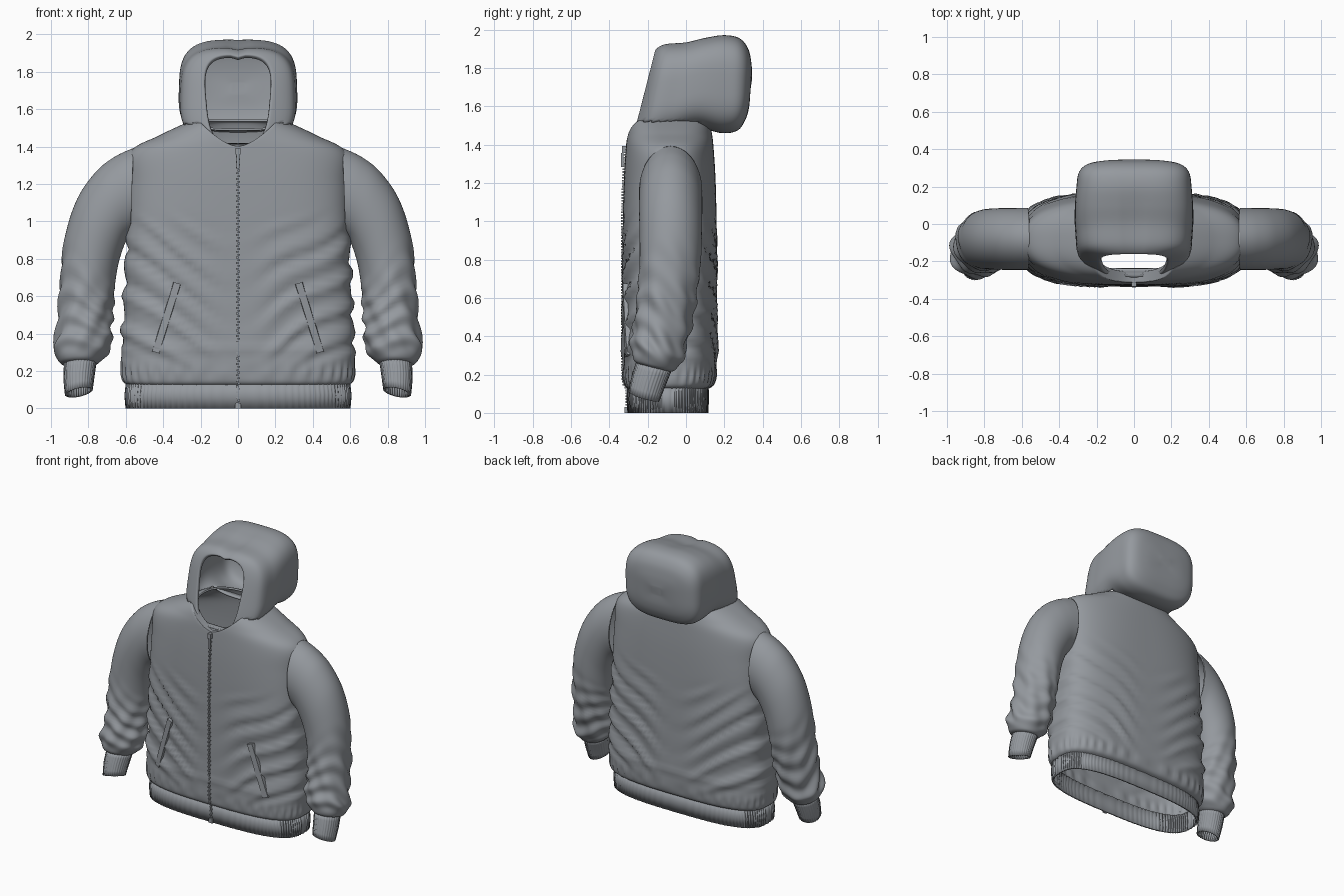
import bpy, bmesh, math
from mathutils import Vector

if "Cube" in bpy.data.objects:
    bpy.data.objects.remove(bpy.data.objects["Cube"])

fabric = bpy.data.materials.new("grey fabric")
fabric.use_nodes = True
GREY = (0.30, 0.32, 0.345, 1)
fabric.diffuse_color = GREY
fabric.node_tree.nodes["Principled BSDF"].inputs["Base Color"].default_value = GREY


def spline(rows, steps):
    """Smoothly resample a table of section settings."""
    out = []
    for i in range(len(rows) - 1):
        a, b = rows[max(i - 1, 0)], rows[i]
        c, d = rows[i + 1], rows[min(i + 2, len(rows) - 1)]
        for k in range(steps):
            t = k / steps
            out.append([q + 0.5 * t * (r - p + t * (2*p - 5*q + 4*r - s + t * (3*q - p - 3*r + s)))
                        for p, q, r, s in zip(a, b, c, d)])
    return out + [list(rows[-1])]


def ramp(v, lo, hi):
    t = min(max((v - lo) / (hi - lo), 0), 1)
    return t * t * (3 - 2 * t)


def power(v, n):
    return math.copysign(abs(v) ** (2 / n), v)


def finish(bm, name, thick=0, angle=40):
    bmesh.ops.recalc_face_normals(bm, faces=bm.faces)
    me = bpy.data.meshes.new(name)
    bm.to_mesh(me)
    bm.free()
    ob = bpy.data.objects.new(name, me)
    bpy.context.collection.objects.link(ob)
    me.materials.append(fabric)
    bpy.ops.object.select_all(action='DESELECT')
    ob.select_set(True)
    bpy.context.view_layer.objects.active = ob
    bpy.ops.object.shade_smooth_by_angle(angle=math.radians(angle))
    if thick:
        mod = ob.modifiers.new("thickness", 'SOLIDIFY')
        mod.thickness = thick
        mod.offset = -1
    return ob


def loft(rows, sides, point, cap=False):
    """Skin rings of points; point(row, angle) gives each position."""
    bm = bmesh.new()
    rings = [[bm.verts.new(point(r, 2 * math.pi * j / sides)) for j in range(sides)] for r in rows]
    for lo, hi in zip(rings, rings[1:]):
        for j in range(sides):
            k = (j + 1) % sides
            bm.faces.new((lo[j], lo[k], hi[k], hi[j]))
    if cap:
        bm.faces.new(rings[-1])
    return bm


# Torso: height, half width, front, back, squareness
TORSO = [(0.125, 0.59, -0.305, 0.115, 3), (0.16, 0.62, -0.325, 0.15, 3),
         (0.30, 0.622, -0.33, 0.16, 3), (0.60, 0.61, -0.33, 0.16, 3),
         (0.95, 0.595, -0.33, 0.16, 3), (1.20, 0.59, -0.325, 0.155, 2.7),
         (1.37, 0.578, -0.315, 0.145, 2.4), (1.46, 0.42, -0.305, 0.135, 2.4),
         (1.53, 0.27, -0.285, 0.115, 2.5), (1.545, 0.225, -0.255, 0.09, 2.5)]
torso_rows = spline(TORSO, 10)


def torso_point(row, a):
    z, w, f, b, n = row
    x, y = w * power(math.cos(a), n), (f + b) / 2 + (b - f) / 2 * power(math.sin(a), n)
    # Slanting folds falling from the armpits to the middle
    amount = ramp(z, 0.17, 0.4) * (1 - ramp(z, 0.8, 1.08)) * ramp(abs(x), 0.0, 0.3)
    s = z - 0.65 * abs(x) + 0.03 * math.sin(9 * x + 4 * z)
    fold = 0.011 * amount * (math.sin(40 * s) + 0.5 * math.sin(71 * s + 2 * x))
    # Seam ridge and gathers above the hem
    fold += 0.006 * math.exp(-((z - 0.32) / 0.025) ** 2)
    fold += 0.006 * math.sin(38 * a) * math.exp(-((z - 0.19) / 0.04) ** 2)
    x += fold * math.cos(a)
    y += fold * math.sin(a)
    # Neckline dips at the front
    if y < -0.1 and abs(x) < 0.21:
        z = min(z, 1.40 + 0.14 * (abs(x) / 0.21) ** 1.6)
    return x, y, z


finish(loft(torso_rows, 160, torso_point), "torso", 0.012, 60)


def front_y(x, z):
    r = min(torso_rows, key=lambda q: abs(q[0] - z))
    _, w, f, b, n = r
    return (f + b) / 2 - (b - f) / 2 * (1 - (abs(x) / w) ** n) ** (1 / n)


# Ribbed hem band
def hem_point(row, a):
    z, w, d = row
    rib = 1 + 0.006 * math.cos(96 * a)
    return w * rib * power(math.cos(a), 3), -0.095 + d * rib * power(math.sin(a), 3), z


finish(loft([(0, 0.598, 0.21), (0.07, 0.604, 0.214), (0.14, 0.596, 0.212)], 384, hem_point),
       "hem_band", 0.012, 60)

# Sleeves: outer x, z, inner x, z, middle y, half depth, tilt
SLEEVE = [(0.56, 1.392, 0.575, 0.92, -0.08, 0.165, 0), (0.66, 1.345, 0.60, 0.89, -0.08, 0.165, 0),
          (0.76, 1.265, 0.62, 0.84, -0.08, 0.165, 0), (0.86, 1.12, 0.64, 0.77, -0.08, 0.163, 0),
          (0.925, 0.92, 0.655, 0.68, -0.082, 0.16, 0), (0.95, 0.70, 0.665, 0.57, -0.095, 0.155, 0),
          (0.96, 0.50, 0.672, 0.45, -0.12, 0.148, -0.1), (0.975, 0.38, 0.675, 0.37, -0.14, 0.142, -0.2),
          (0.985, 0.31, 0.685, 0.31, -0.15, 0.135, -0.25), (0.955, 0.25, 0.735, 0.255, -0.165, 0.11, -0.25),
          (0.925, 0.235, 0.765, 0.235, -0.17, 0.085, -0.25)]
CUFF = [(0.928, 0.25, 0.757, 0.25, -0.165, 0.092, -0.22), (0.932, 0.16, 0.768, 0.175, -0.195, 0.087, -0.28),
        (0.924, 0.072, 0.778, 0.10, -0.22, 0.08, -0.3)]


def tube_point(row, a, side, wrinkle):
    xo, zo, xi, zi, yc, d, tilt = row
    c, s = math.cos(a), math.sin(a)
    k = 1 + wrinkle(row, a)
    dy = d * s * k
    return (side * ((xo + xi) / 2 + (xo - xi) / 2 * c * k), yc + dy,
            (zo + zi) / 2 + (zo - zi) / 2 * c * k + tilt * dy)


def crumple(row, a):
    z = (row[1] + row[3]) / 2
    amount = ramp(z, 0.24, 0.32) * (1 - ramp(z, 0.5, 0.85))
    return amount * (0.055 * math.sin(52 * z + 3 * math.sin(a) + 2 * math.sin(2 * a))
                     + 0.035 * math.sin(7 * a + 18 * z))


def ribs(row, a):
    return 0.02 * math.cos(32 * a)


for side, word in ((1, "left"), (-1, "right")):
    finish(loft(spline(SLEEVE, 8), 72, lambda r, a: tube_point(r, a, side, crumple)),
           word + "_sleeve", 0.01, 60)
    finish(loft(spline(CUFF, 2), 128, lambda r, a: tube_point(r, a, side, ribs)),
           word + "_cuff", 0.01, 60)

# Hood: top y, bottom y, half width, top z, bottom z, taper to the chin
HOOD = [(-0.145, -0.265, 0.19, 1.875, 1.415, 0.22), (-0.16, -0.285, 0.205, 1.895, 1.40, 0.2),
        (-0.11, -0.22, 0.285, 1.925, 1.41, -0.03), (0.0, -0.08, 0.303, 1.935, 1.45, -0.06),
        (0.10, 0.06, 0.308, 1.958, 1.485, -0.05), (0.20, 0.19, 0.308, 1.972, 1.46, 0),
        (0.28, 0.27, 0.295, 1.955, 1.475, 0), (0.325, 0.31, 0.25, 1.90, 1.53, 0),
        (0.342, 0.33, 0.16, 1.82, 1.60, 0), (0.345, 0.335, 0.04, 1.74, 1.68, 0)]


def hood_point(row, a):
    yt, yb, w, zt, zb, taper = row
    u, v = power(math.cos(a), 3.4), power(math.sin(a), 3.4)
    t = (v + 1) / 2
    # Shallow pinch along the crown
    pinch = 0.012 * math.exp(-(u / 0.12) ** 2) * ramp(v, 0.5, 1) * (1 - ramp(yt, 0, 0.25))
    return w * u * (1 - taper * (1 - t)), yb + (yt - yb) * t, zb + (zt - zb) * t - pinch


bm = loft(spline(HOOD, 6), 96, hood_point, cap=True)
neck = [f for f in bm.faces
        if f.calc_center_median().z < 1.52 and -0.235 < f.calc_center_median().y < 0.07]
bmesh.ops.delete(bm, geom=neck, context='FACES')
finish(bm, "hood", 0.012, 60)


def add_box(bm, centre, size, lean=0):
    verts = bmesh.ops.create_cube(bm, size=1)["verts"]
    for v in verts:
        x, y, z = (v.co[i] * size[i] for i in range(3))
        v.co = Vector(centre) + Vector((x + lean * z, y, z))


# Zip teeth, slider and pull
bm = bmesh.new()
for i in range(92):
    z = 0.012 + i * 0.015
    y = front_y(0, z) if z > 0.13 else -0.308
    add_box(bm, (0.003 * (-1) ** i, y - 0.002, z), (0.014, 0.014, 0.009))
finish(bm, "zip_teeth")
bm = bmesh.new()
add_box(bm, (0, -0.322, 1.375), (0.026, 0.026, 0.035))
add_box(bm, (0, -0.332, 1.32), (0.016, 0.012, 0.075))
add_box(bm, (0, -0.31, 0.015), (0.03, 0.02, 0.03))
finish(bm, "zip_slider")

# Slanted pocket welts laid along the front
for side, word in ((1, "left"), (-1, "right")):
    bm = bmesh.new()
    strips = []
    for i in range(13):
        t = i / 12
        x, z = 0.325 + 0.115 * t, 0.67 - 0.37 * t
        strips.append([bm.verts.new((side * (x + o), front_y(x + o, z) - h, z + 0.3 * o))
                       for o, h in ((-0.02, -0.01), (-0.018, 0.015), (0.018, 0.015), (0.02, -0.01))])
    for p, q in zip(strips, strips[1:]):
        for j in range(4):
            k = (j + 1) % 4
            bm.faces.new((p[j], p[k], q[k], q[j]))
    bm.faces.new(strips[0])
    bm.faces.new(strips[-1])
    finish(bm, word + "_pocket_welt")
